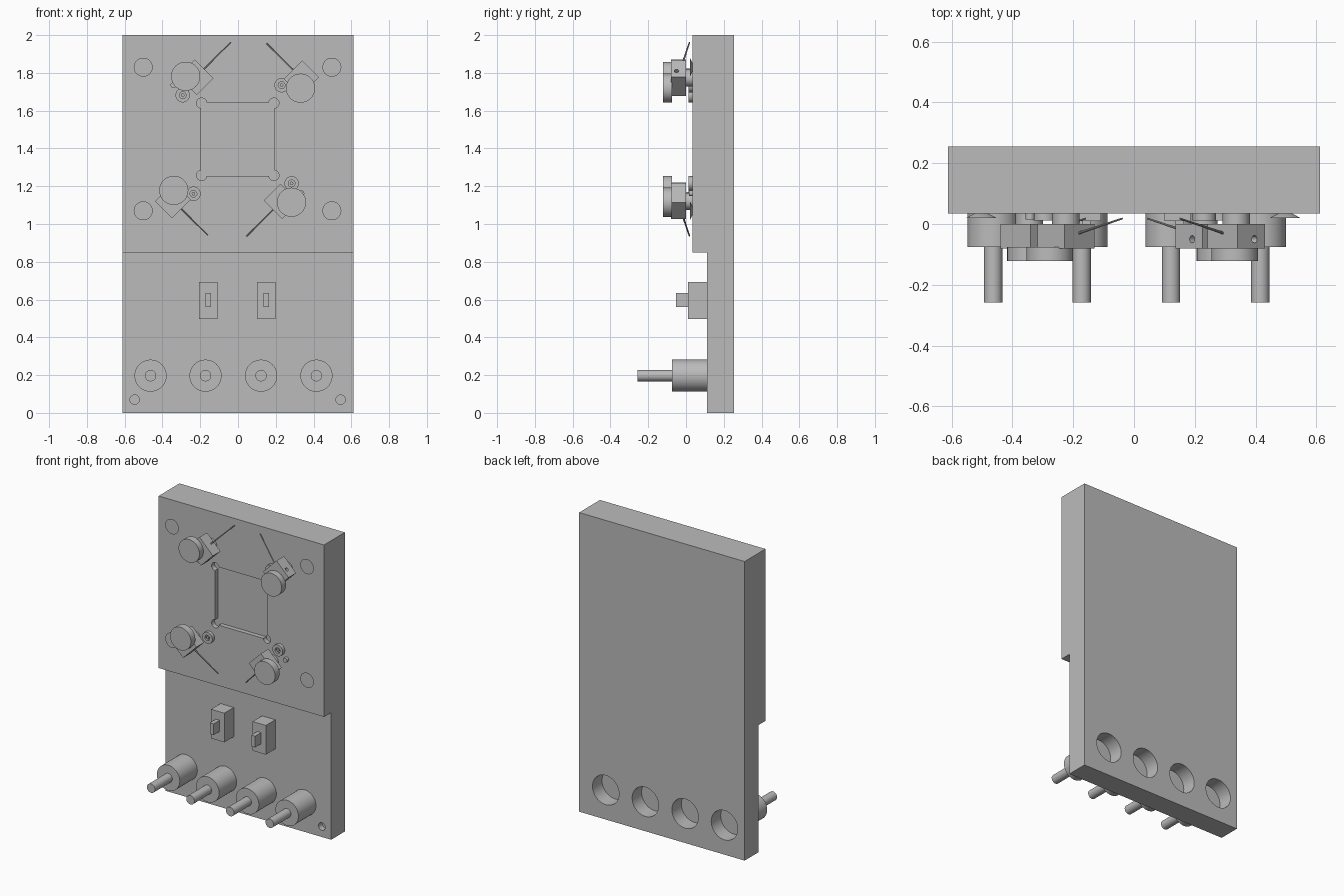
import bpy, bmesh, math
from mathutils import Matrix, Vector

if "Cube" in bpy.data.objects:
    bpy.data.objects.remove(bpy.data.objects["Cube"])

grey = bpy.data.materials.new("plain_grey")
grey.diffuse_color = (0.5, 0.5, 0.5, 1)
grey.use_nodes = True
grey.node_tree.nodes["Principled BSDF"].inputs["Base Color"].default_value = grey.diffuse_color


def finish(name, bm):
    bmesh.ops.recalc_face_normals(bm, faces=bm.faces)
    me = bpy.data.meshes.new(name)
    bm.to_mesh(me)
    bm.free()
    me.materials.append(grey)
    ob = bpy.data.objects.new(name, me)
    bpy.context.collection.objects.link(ob)
    return ob


def smooth(ob):
    bpy.ops.object.select_all(action='DESELECT')
    ob.select_set(True)
    bpy.context.view_layer.objects.active = ob
    bpy.ops.object.shade_smooth_by_angle(angle=math.radians(30))


def box(name, x0, x1, y0, y1, z0, z1):
    bm = bmesh.new()
    m = (Matrix.Translation(((x0 + x1) / 2, (y0 + y1) / 2, (z0 + z1) / 2))
         @ Matrix.Diagonal((x1 - x0, y1 - y0, z1 - z0, 1)))
    bmesh.ops.create_cube(bm, size=1, matrix=m)
    return finish(name, bm)


def rod(name, a, b, r0, r1=None, seg=40):
    """Cylinder or cone from point a (radius r0) to b (radius r1)."""
    a, b = Vector(a), Vector(b)
    d = b - a
    m = Matrix.Translation((a + b) / 2) @ d.to_track_quat('Z', 'Y').to_matrix().to_4x4()
    bm = bmesh.new()
    bmesh.ops.create_cone(bm, cap_ends=True, segments=seg, radius1=r0,
                          radius2=r0 if r1 is None else r1, depth=d.length, matrix=m)
    ob = finish(name, bm)
    smooth(ob)
    return ob


def disc(name, x, z, y0, y1, r0, r1=None):
    return rod(name, (x, y0, z), (x, y1, z), r0, r1)


def cut(ob, cutter):
    mod = ob.modifiers.new("cut", 'BOOLEAN')
    mod.operation, mod.solver, mod.object = 'DIFFERENCE', 'EXACT', cutter
    bpy.context.view_layer.objects.active = ob
    bpy.ops.object.modifier_apply(modifier=mod.name)
    bpy.data.objects.remove(cutter)


# stepped back plate
bm = bmesh.new()
profile = [(0.255, 0), (0.255, 2), (0.035, 2), (0.035, 0.85), (0.11, 0.85), (0.11, 0)]
f = bm.faces.new([bm.verts.new((-0.612, y, z)) for y, z in profile])
ext = bmesh.ops.extrude_face_region(bm, geom=[f])
bmesh.ops.translate(bm, vec=(1.224, 0, 0),
                    verts=[v for v in ext["geom"] if isinstance(v, bmesh.types.BMVert)])
plate = finish("plate", bm)

# square pocket with relieved corners
cut(plate, box("pocket_cutter", -0.195, 0.193, -0.1, 0.065, 1.255, 1.643))
for x in (-0.193, 0.19):
    for z in (1.257, 1.64):
        cut(plate, disc("corner_cutter", x, z, -0.1, 0.066, 0.027))

# lower mounting holes
for x in (-0.547, 0.543):
    cut(plate, disc("hole_cutter", x, 0.07, 0.0, 0.15, 0.025))

# dials in front, round recesses behind
for x in (-0.463, -0.172, 0.122, 0.415):
    cut(plate, disc("recess_cutter", x, 0.197, 0.155, 0.4, 0.098))
    disc("dial_body", x, 0.197, -0.075, 0.115, 0.085)
    disc("dial_shaft", x, 0.197, -0.258, -0.07, 0.03)
smooth(plate)

# slide switches
for x in (-0.157, 0.15):
    box("switch_body", x - 0.049, x + 0.049, 0.01, 0.112, 0.497, 0.692)
    box("switch_nub", x - 0.014, x + 0.014, -0.054, 0.012, 0.56, 0.635)

# plate screws with tapered heads
for x in (-0.502, 0.497):
    for z in (1.07, 1.83):
        disc("plate_screw", x, z, 0.02, 0.036, 0.05, 0.02)

# four probe clamps, each turned a further 90 degrees: block x, z, angle
clamps = [(-0.224, 1.777, 45), (0.336, 1.772, 135), (0.23, 1.12, 225), (-0.345, 1.125, 315)]
for cx, cz, ang in clamps:
    t = math.radians(ang)

    def at(u, v, y):
        return (cx + u * math.cos(t) - v * math.sin(t), y,
                cz + u * math.sin(t) + v * math.cos(t))

    block = box("clamp_block", -0.063, 0.063, -0.08, 0.0, -0.07, 0.07)
    block.data.transform(Matrix.Translation((cx, 0, cz)) @ Matrix.Rotation(-t, 4, 'Y'))
    cut(block, rod("set_hole_cutter", at(-0.015, -0.1, -0.05), at(-0.015, -0.045, -0.05), 0.012, seg=20))
    rod("clamp_post", at(0, 0, -0.01), at(0, 0, 0.04), 0.045)
    rod("clamp_knob", at(-0.034, 0.041, -0.122), at(-0.034, 0.041, -0.075), 0.077)
    rod("probe_needle", at(0.03, 0, -0.037), at(0.262, 0, 0.018), 0.005, 0.003, seg=10)

# collars and pins beside the clamps
for x, z in ((-0.293, 1.682), (0.231, 1.735), (0.284, 1.215), (-0.236, 1.16)):
    collar = disc("collar", x, z, 0.012, 0.04, 0.038)
    cut(collar, disc("bore_cutter", x, z, -0.02, 0.025, 0.018))
    smooth(collar)
    disc("collar_pin", x, z, 0.015, 0.04, 0.009)
for x, z in ((-0.342, 1.735), (0.336, 1.162)):
    disc("stop_pin", x, z, 0.015, 0.04, 0.015)
